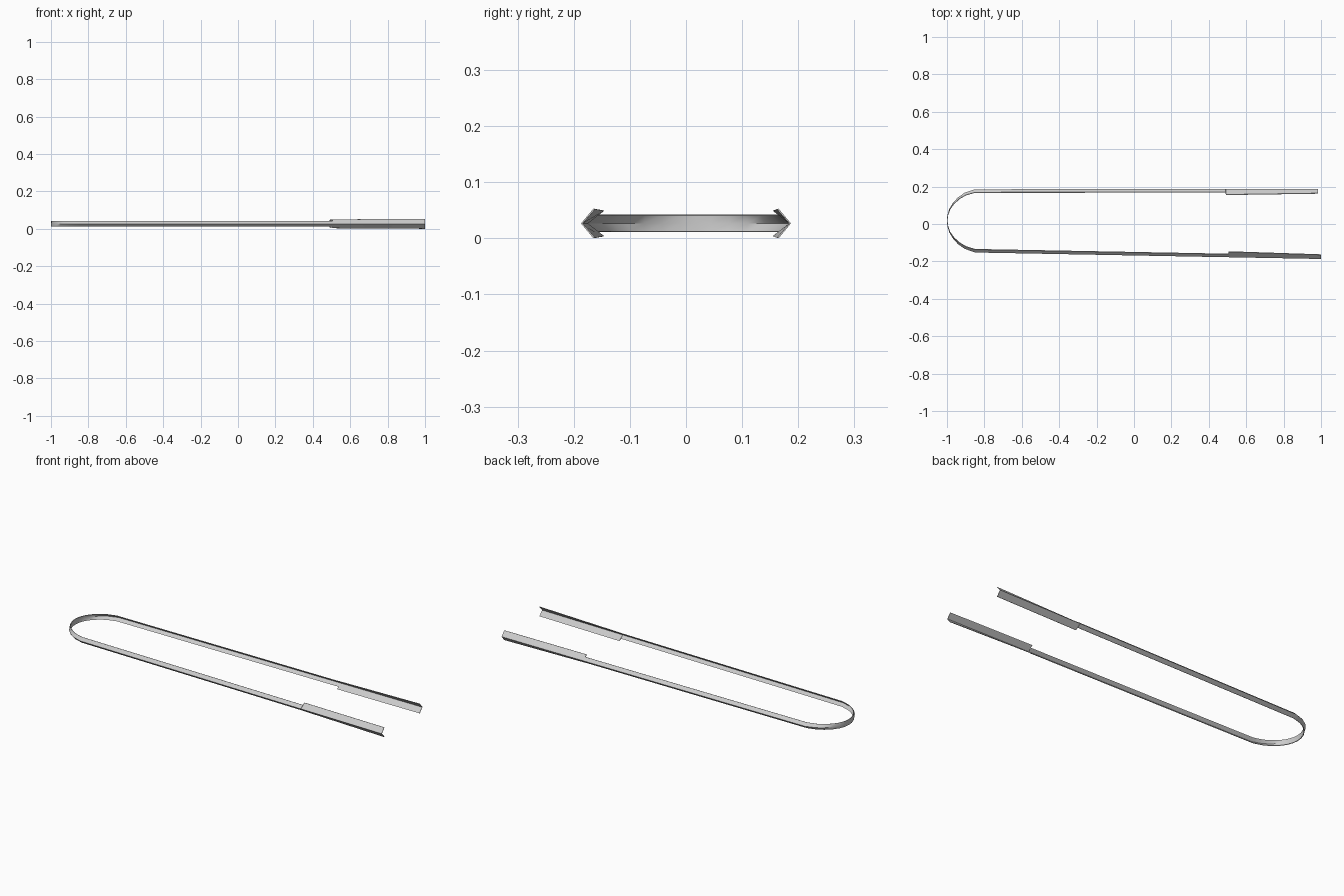
import bpy, bmesh
from mathutils import Vector

if "Cube" in bpy.data.objects:
    bpy.data.objects.remove(bpy.data.objects["Cube"])

MID_Z = 0.0265     # height of the centre line
THICK = 0.003      # sheet thickness

# One arm from the bend outward: x, half spread, fold depth, half height
BEND = [(-0.998, 0.028, 0.001, 0.0155), (-0.988, 0.062, 0.003, 0.0155),
        (-0.968, 0.095, 0.006, 0.0155), (-0.940, 0.126, 0.010, 0.0155),
        (-0.905, 0.150, 0.013, 0.0155), (-0.850, 0.169, 0.016, 0.0155)]


def arm(tip_x, grip_x):
    """Bend, straight arm, then the abruptly wider grip."""
    spread = lambda x: 0.169 + 0.018 * (x + 0.85) / 1.85
    return BEND + [(grip_x, spread(grip_x), 0.016, 0.0155),
                   (grip_x + 0.001, spread(grip_x), 0.029, 0.0235),
                   (tip_x, spread(tip_x), 0.022, 0.0265)]


# Whole path: lower tip, round the bend, upper tip
lower = [(x, -w, d, h) for x, w, d, h in reversed(arm(1.0, 0.505))]
path = lower + [(-1.0, 0.0, 0.0, 0.0155)] + arm(0.985, 0.49)
points = [Vector((x, y + 0.009 * (1 - x), MID_Z)) for x, y, d, h in path]

# Loft a folded V section along the path
bm = bmesh.new()
rings = []
for i, (x, y, d, h) in enumerate(path):
    a, b = points[max(i - 1, 0)], points[min(i + 1, len(points) - 1)]
    t = (b - a).normalized()
    inward = Vector((t.y, -t.x, 0))
    up = Vector((0, 0, 1))
    section = [(d, h), (0, 0), (d, -h),
               (d + THICK, -h + 0.001), (THICK, 0), (d + THICK, h - 0.001)]
    rings.append([bm.verts.new(points[i] + inward * s + up * z) for s, z in section])
for r, s in zip(rings, rings[1:]):
    for k in range(6):
        n = (k + 1) % 6
        bm.faces.new((r[k], r[n], s[n], s[k]))
for r in (rings[0], rings[-1]):
    bm.faces.new((r[0], r[1], r[4], r[5]))
    bm.faces.new((r[1], r[2], r[3], r[4]))
bmesh.ops.recalc_face_normals(bm, faces=bm.faces)

mesh = bpy.data.meshes.new("tongs")
bm.to_mesh(mesh)
bm.free()
tongs = bpy.data.objects.new("tongs", mesh)
bpy.context.collection.objects.link(tongs)
bpy.context.view_layer.objects.active = tongs
tongs.select_set(True)
bpy.ops.object.shade_smooth_by_angle(angle=0.6)
